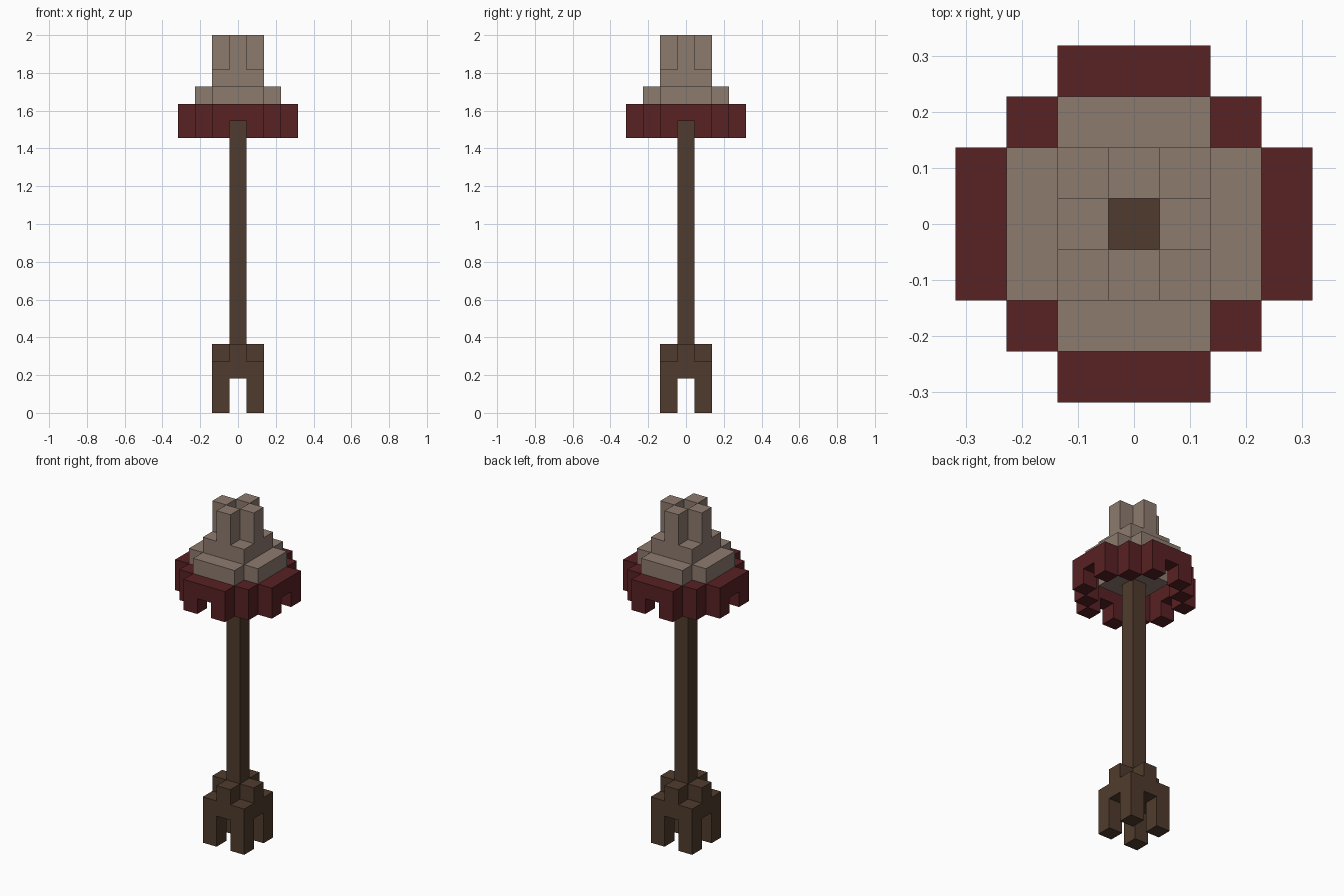
import bpy, bmesh
from mathutils import Vector

cube = bpy.data.objects.get("Cube")
if cube:
    bpy.data.objects.remove(cube, do_unlink=True)

U = 2 / 22  # edge of one block; the model is 22 blocks tall


def material(name, srgb):
    lin = [((c / 255 + 0.055) / 1.055) ** 2.4 for c in srgb] + [1.0]
    m = bpy.data.materials.new(name)
    m.diffuse_color = lin
    m.use_nodes = True
    bsdf = m.node_tree.nodes["Principled BSDF"]
    bsdf.inputs["Base Color"].default_value = lin
    bsdf.inputs["Roughness"].default_value = 0.9
    return m


BROWN = material("dark wood", (80, 59, 45))
RED = material("dark red", (88, 33, 35))
TAN = material("pale taupe", (141, 123, 111))


def cells(half, z0, z1, keep=lambda x, y: True):
    """Grid cells of a square layer stack, filtered by a rule on x and y."""
    r = range(-half, half + 1)
    return {(x, y, z) for x in r for y in r for z in range(z0, z1) if keep(x, y)}


def build(name, blocks, mat):
    """Make one mesh from the outer skin of a set of blocks."""
    bm = bmesh.new()
    for c in blocks:
        base = Vector(c) + Vector((0, 0, 0.5))
        for axis in range(3):
            for s in (-1, 1):
                n = Vector((0, 0, 0))
                n[axis] = s
                if tuple(int(a + b) for a, b in zip(c, n)) in blocks:
                    continue
                u = Vector((0, 0, 0))
                u[(axis + 1) % 3] = 0.5
                v = n.cross(u)
                mid = base + n * 0.5
                bm.faces.new([bm.verts.new((mid + p) * U)
                              for p in (-u - v, u - v, u + v, v - u)])
    bmesh.ops.remove_doubles(bm, verts=bm.verts, dist=1e-4)
    # Merge flat runs of blocks into larger faces
    bmesh.ops.dissolve_limit(bm, angle_limit=0.01, verts=bm.verts, edges=bm.edges)
    me = bpy.data.meshes.new(name)
    bm.to_mesh(me)
    bm.free()
    me.materials.append(mat)
    ob = bpy.data.objects.new(name, me)
    bpy.context.collection.objects.link(ob)
    return ob


def corner(x, y):
    return abs(x) == 1 and abs(y) == 1


def arm(x, y):
    return abs(x) + abs(y) == 1


def ring(x, y):
    a, b = sorted((abs(x), abs(y)))
    return (b == 3 and a <= 1) or a == b == 2


# Four-legged foot with a plus-shaped step on top
build("foot", cells(1, 0, 2, corner) | cells(1, 2, 3)
      | cells(1, 3, 4, lambda x, y: not corner(x, y)), BROWN)

# Straight pole running up into the cap
build("pole", cells(0, 4, 20), BROWN)

# Red skirt, notched in the middle of each side
build("skirt", cells(3, 17, 18, ring)
      | cells(3, 16, 17, lambda x, y: ring(x, y) and x * y != 0), RED)

# Stepped cap around the pole, with four prongs
hollow = lambda x, y: (x, y) != (0, 0)
build("cap", cells(1, 17, 20, hollow)
      | cells(2, 18, 19, lambda x, y: hollow(x, y) and min(abs(x), abs(y)) <= 1), TAN)
for i, (dx, dy) in enumerate(((0, -1), (1, 0), (0, 1), (-1, 0))):
    side = ("front", "left", "back", "right")[i]
    build(side + "_prong", {(dx, dy, 20), (dx, dy, 21)}, TAN)
